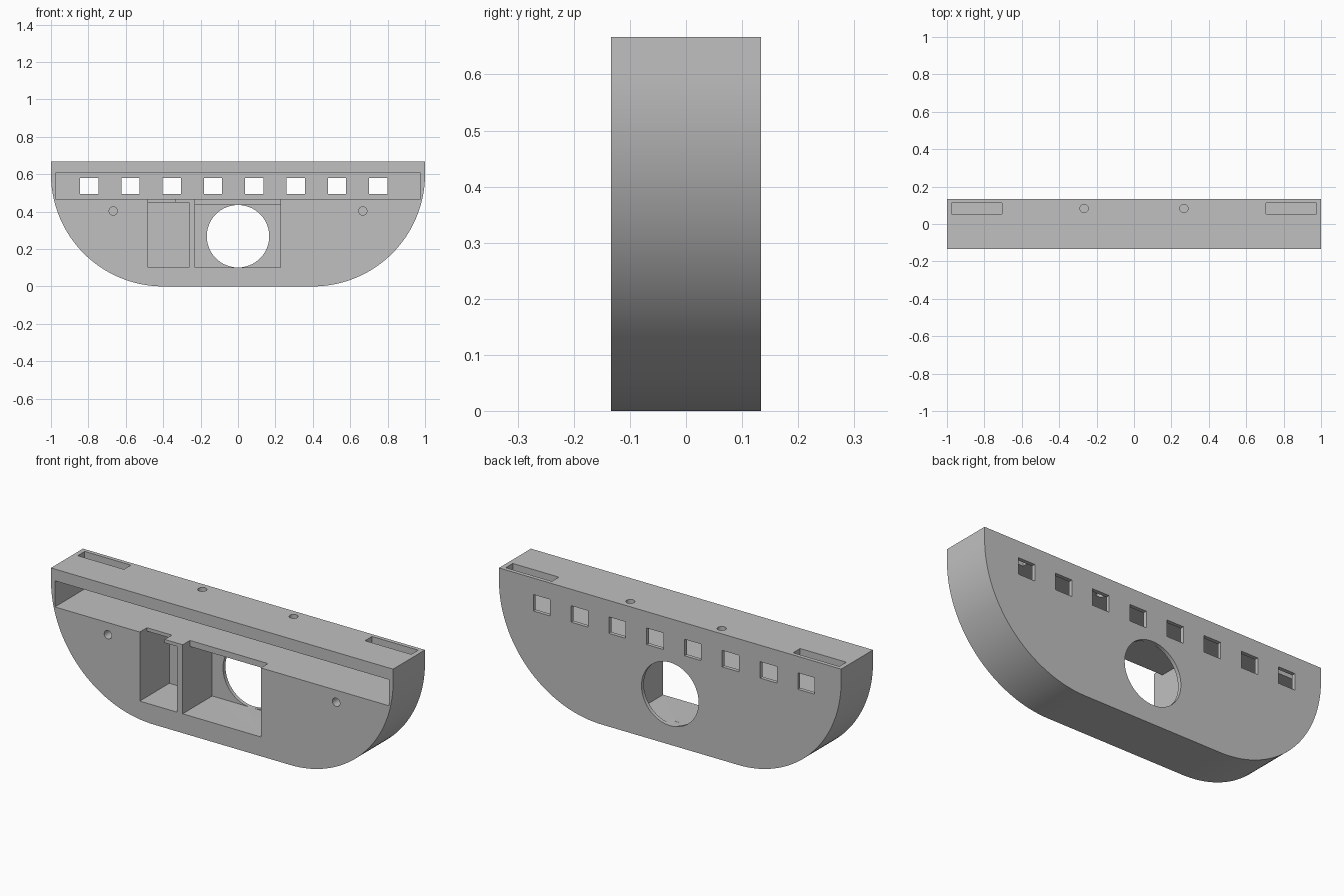
import bpy, bmesh, math
from mathutils import Matrix

cube = bpy.data.objects.get("Cube")
if cube:
    bpy.data.objects.remove(cube, do_unlink=True)

grey = bpy.data.materials.new("light_grey")
grey.use_nodes = True
colour = (0.53, 0.53, 0.53, 1)
grey.diffuse_color = colour
grey.node_tree.nodes["Principled BSDF"].inputs["Base Color"].default_value = colour

HALF_Y = 0.1333
FRONT = -HALF_Y - 0.05      # cutters start just outside the front
INNER = HALF_Y - 0.02       # inner side of the thin back wall
OUT = HALF_Y + 0.05         # just outside the back
TOP = 0.667


def finish(name, bm):
    bmesh.ops.recalc_face_normals(bm, faces=bm.faces)
    mesh = bpy.data.meshes.new(name)
    bm.to_mesh(mesh)
    bm.free()
    mesh.materials.append(grey)
    obj = bpy.data.objects.new(name, mesh)
    bpy.context.collection.objects.link(obj)
    return obj


def box(name, x, y, z):
    """Box from (low, high) ranges."""
    bm = bmesh.new()
    bmesh.ops.create_cube(bm, size=1)
    for v in bm.verts:
        v.co = [(r[0] + r[1]) / 2 + c * (r[1] - r[0]) for r, c in zip((x, y, z), v.co)]
    return finish(name, bm)


def rod(name, centre, radius, length, along_y, segments):
    bm = bmesh.new()
    turn = Matrix.Rotation(math.pi / 2, 4, "X") if along_y else Matrix()
    bmesh.ops.create_cone(bm, cap_ends=True, segments=segments, radius1=radius,
                          radius2=radius, depth=length,
                          matrix=Matrix.Translation(centre) @ turn)
    return finish(name, bm)


# Body: flat top, large rounded lower corners
outline = [(-1, TOP), (1, TOP)]
steps, radius = 40, 0.6
for side in (1, -1):
    for i in range(steps + 1):
        a = math.pi / 2 * (i if side == 1 else steps - i) / steps
        outline.append((side * (1 - radius + radius * math.cos(a)),
                        radius - radius * math.sin(a)))
bm = bmesh.new()
face = bm.faces.new([bm.verts.new((x, -HALF_Y, z)) for x, z in outline])
moved = bmesh.ops.extrude_face_region(bm, geom=[face])["geom"]
bmesh.ops.translate(bm, vec=(0, 2 * HALF_Y, 0),
                    verts=[v for v in moved if isinstance(v, bmesh.types.BMVert)])
body = finish("housing_body", bm)

# Long front channel and two pockets beneath it
deep = (FRONT, INNER)
cutters = [
    box("channel_cut", (-0.977, 0.977), deep, (0.467, 0.605)),
    box("small_pocket_cut", (-0.481, -0.262), deep, (0.102, 0.449)),
    box("large_pocket_cut", (-0.23, 0.227), deep, (0.102, 0.435)),
]
# Front notches joining the pockets to the channel
for x in ((-0.481, -0.335), (-0.23, 0.227)):
    cutters.append(box("notch_cut", x, (FRONT, -HALF_Y + 0.06), (0.4, 0.5)))

# Row of square windows and the round opening in the back wall
for i in range(8):
    x = -0.796 + i * 0.2209
    cutters.append(box("window_cut", (x - 0.049, x + 0.049), (0.05, OUT), (0.493, 0.58)))
cutters.append(rod("round_opening_cut", (0, 0.13, 0.268), 0.167, 0.1, True, 96))

# Screw holes, cable slots and small top holes on both sides
for side in (-1, 1):
    cutters.append(rod("screw_hole_cut", (side * 0.667, -0.1, 0.403), 0.022, 0.2, True, 32))
    cutters.append(rod("top_hole_cut", (side * 0.267, 0.083, 0.65), 0.022, 0.14, False, 32))
    ends = sorted((side * 0.705, side * 0.975))
    cutters.append(box("cable_slot_cut", ends, (0.054, INNER - 0.001), (0.58, 0.75)))

for cutter in cutters:
    cutter.hide_render = True
    mod = body.modifiers.new(cutter.name, "BOOLEAN")
    mod.operation, mod.solver, mod.object = "DIFFERENCE", "EXACT", cutter

# Bake the cuts and drop the cutters
graph = bpy.context.evaluated_depsgraph_get()
result = bpy.data.meshes.new_from_object(body.evaluated_get(graph))
body.modifiers.clear()
body.data = result
for cutter in cutters:
    bpy.data.objects.remove(cutter, do_unlink=True)

bpy.ops.object.select_all(action="DESELECT")
body.select_set(True)
bpy.context.view_layer.objects.active = body
bpy.ops.object.shade_smooth_by_angle(angle=math.radians(25))
